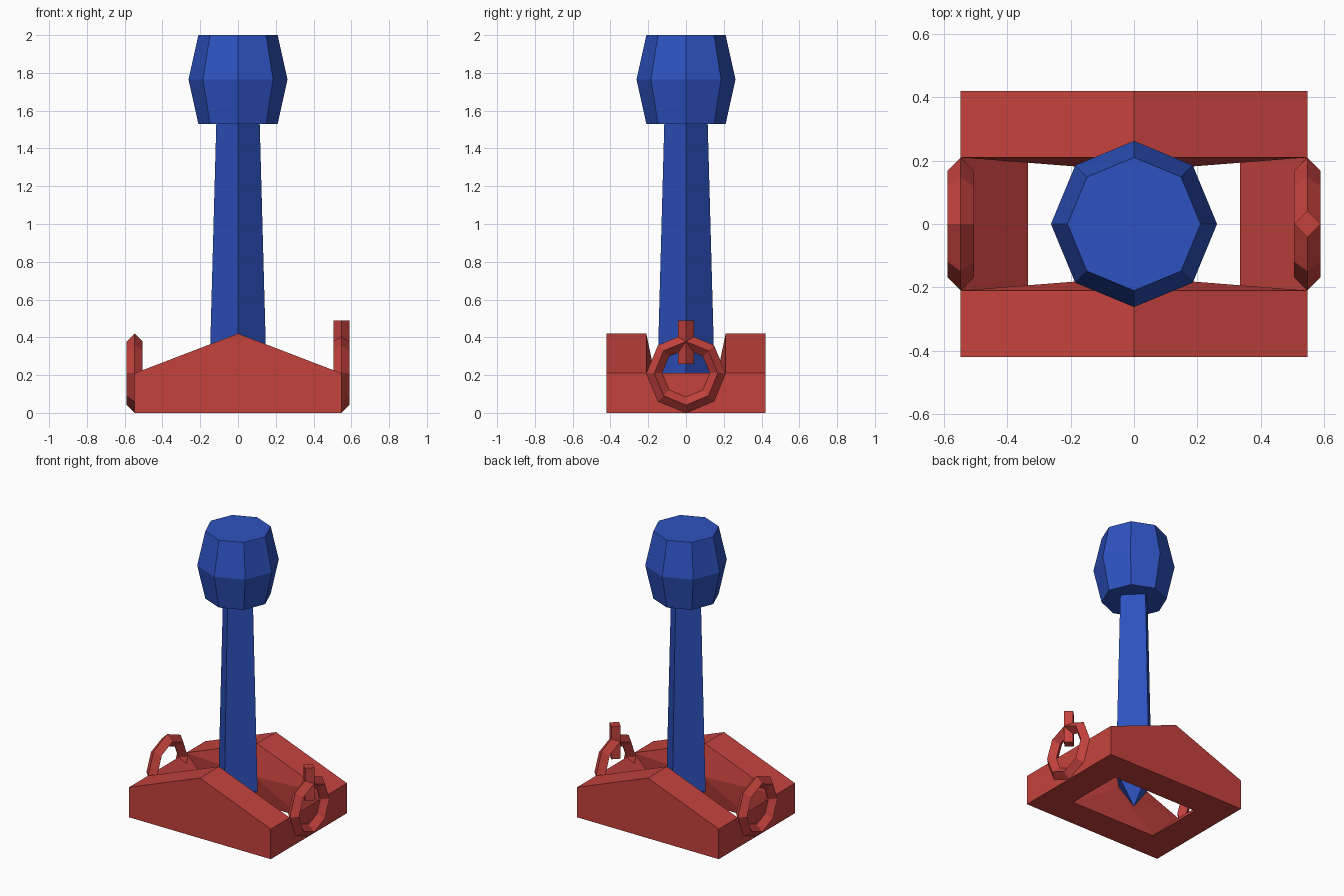
import bpy, bmesh
from math import pi, cos, sin

if "Cube" in bpy.data.objects:
    bpy.data.objects.remove(bpy.data.objects["Cube"])

def material(name, rgb):
    m = bpy.data.materials.new(name)
    m.diffuse_color = (*rgb, 1)
    m.use_nodes = True
    m.node_tree.nodes["Principled BSDF"].inputs["Base Color"].default_value = m.diffuse_color
    return m

RED = material("red", (0.56, 0.055, 0.048))
BLUE = material("blue", (0.027, 0.085, 0.53))

def mesh_object(name, verts, faces, mat):
    me = bpy.data.meshes.new(name)
    me.from_pydata(verts, [], faces)
    bm = bmesh.new()
    bm.from_mesh(me)
    bmesh.ops.recalc_face_normals(bm, faces=bm.faces)
    bm.to_mesh(me)
    bm.free()
    ob = bpy.data.objects.new(name, me)
    bpy.context.collection.objects.link(ob)
    me.materials.append(mat)
    return ob

def lathe(name, sides, profile, mat, x=0):
    """Stack of polygon rings from (radius, z) pairs; caps close both ends."""
    verts = [(x + r * cos(2 * pi * i / sides), r * sin(2 * pi * i / sides), z)
             for r, z in profile for i in range(sides)]
    faces = [tuple(reversed(range(sides))),
             tuple(range(len(verts) - sides, len(verts)))]
    for k in range(len(profile) - 1):
        for i in range(sides):
            a, b = k * sides + i, k * sides + (i + 1) % sides
            faces.append((a, b, b + sides, a + sides))
    return mesh_object(name, verts, faces, mat)

# Base frame: one quarter, mirrored in x and y
X, Y, H = 0.547, 0.42, 0.21
quarter = [
    (0, Y, 0), (X, Y, 0), (X, Y, H), (0, Y, 2 * H),          # outer side
    (0, H, 2 * H), (X, H, H), (0.335, H, 0), (0, 0.167, H),  # inner wall
    (0, H, 0), (X, 0, H), (X, 0, 0), (0.335, 0, 0)]          # end slope
base = mesh_object("base_frame", quarter, [
    (0, 1, 2, 3), (3, 2, 5, 4), (4, 5, 7), (7, 5, 6), (7, 6, 8),
    (5, 9, 11, 6), (1, 10, 9, 5, 2), (0, 8, 6, 1), (1, 6, 11, 10)], RED)
# the first (outer) face must look along +y
if base.data.polygons[0].normal.y < 0:
    base.data.flip_normals()
mirror = base.modifiers.new("mirror", 'MIRROR')
mirror.use_axis = (True, True, False)

# Lever shaft: tapered square rod ending in a point at the bottom
shaft = lathe("lever_shaft", 4, [(0.0005, 0), (0.151, 0.21), (0.115, 1.53)], BLUE)
bm = bmesh.new()
bm.from_mesh(shaft.data)
bmesh.ops.remove_doubles(bm, verts=bm.verts, dist=0.002)
bm.to_mesh(shaft.data)
bm.free()

# Lever knob
lathe("lever_knob", 8, [(0.21, 1.53), (0.262, 1.765), (0.21, 2.0)], BLUE)

# End rings
for side, sx in (("left", -1), ("right", 1)):
    bpy.ops.mesh.primitive_torus_add(
        major_segments=8, minor_segments=4, major_radius=0.168,
        minor_radius=0.042, location=(sx * X, 0, H), rotation=(0, pi / 2, 0))
    ring = bpy.context.object
    ring.name = side + "_ring"
    ring.data.materials.append(RED)

# Pointer post on the right ring only
lathe("pointer_post", 4, [(0.042, 0.26), (0.042, 0.49)], RED, x=X)
